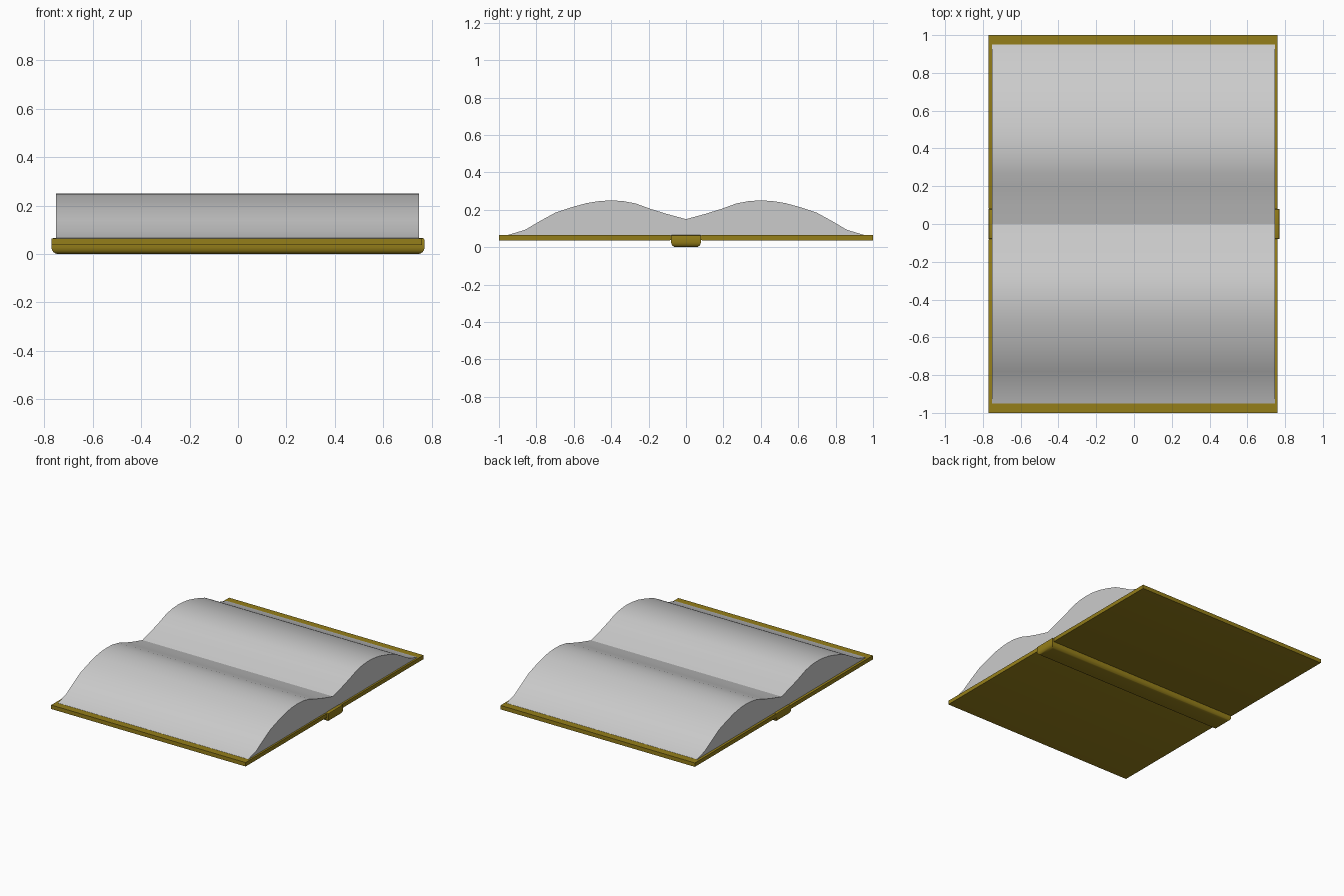
import bpy, bmesh
from mathutils import Matrix

if "Cube" in bpy.data.objects:
    bpy.data.objects.remove(bpy.data.objects["Cube"])

leather = bpy.data.materials.new("ochre_leather")
leather.diffuse_color = (0.30, 0.21, 0.01, 1)
leather.use_nodes = True
leather.node_tree.nodes["Principled BSDF"].inputs["Base Color"].default_value = leather.diffuse_color


def finish(name, bm, mat=None, mirror=False):
    bmesh.ops.recalc_face_normals(bm, faces=bm.faces)
    mesh = bpy.data.meshes.new(name)
    bm.to_mesh(mesh)
    bm.free()
    ob = bpy.data.objects.new(name, mesh)
    bpy.context.collection.objects.link(ob)
    if mat:
        mesh.materials.append(mat)
    if mirror:
        m = ob.modifiers.new("Mirror", 'MIRROR')
        m.use_axis = (False, True, False)
        m.use_mirror_merge = False
    bpy.ops.object.select_all(action='DESELECT')
    bpy.context.view_layer.objects.active = ob
    ob.select_set(True)
    bpy.ops.object.shade_smooth_by_angle(angle=0.7)
    return ob


def box(x0, x1, y0, y1, z0, z1):
    bm = bmesh.new()
    size = Matrix.Diagonal((x1 - x0, y1 - y0, z1 - z0, 1))
    mid = Matrix.Translation(((x0 + x1) / 2, (y0 + y1) / 2, (z0 + z1) / 2))
    bmesh.ops.create_cube(bm, size=1, matrix=mid @ size)
    return bm


def bevel(bm, test, width, segments):
    edges = [e for e in bm.edges if all(test(v.co) for v in e.verts)]
    bmesh.ops.bevel(bm, geom=edges, offset=width, segments=segments,
                    profile=0.5, affect='EDGES')


# Cover boards, mirrored across the spine, rounded at the inner end
bm = box(-0.77, 0.76, 0.075, 1.0, 0.037, 0.065)
bevel(bm, lambda c: c.y < 0.1, 0.011, 3)
finish("cover_board", bm, leather, mirror=True)

# Spine with rounded lower edges
bm = box(-0.77, 0.77, -0.08, 0.08, 0.0, 0.066)
bevel(bm, lambda c: c.z < 0.01, 0.027, 4)
bevel(bm, lambda c: c.z > 0.06, 0.008, 2)
finish("spine", bm, leather)

# Page blocks: curved profile extruded along the spine
profile = [(0, 0.06), (0, 0.15), (0.1, 0.177), (0.19, 0.205), (0.27, 0.234),
           (0.34, 0.247), (0.4, 0.25), (0.46, 0.247), (0.53, 0.236),
           (0.61, 0.214), (0.70, 0.184), (0.78, 0.14), (0.86, 0.093),
           (0.95, 0.066), (0.95, 0.06)]
bm = bmesh.new()
face = bm.faces.new([bm.verts.new((-0.752, y, z)) for y, z in profile])
ext = bmesh.ops.extrude_face_region(bm, geom=[face], use_keep_orig=True)
bmesh.ops.translate(bm, vec=(1.499, 0, 0),
                    verts=[g for g in ext["geom"] if isinstance(g, bmesh.types.BMVert)])
# drop the hidden wall where the two blocks meet
inner = [f for f in bm.faces if all(abs(v.co.y) < 1e-5 for v in f.verts)]
bmesh.ops.delete(bm, geom=inner, context='FACES_ONLY')
finish("pages", bm, mirror=True)
